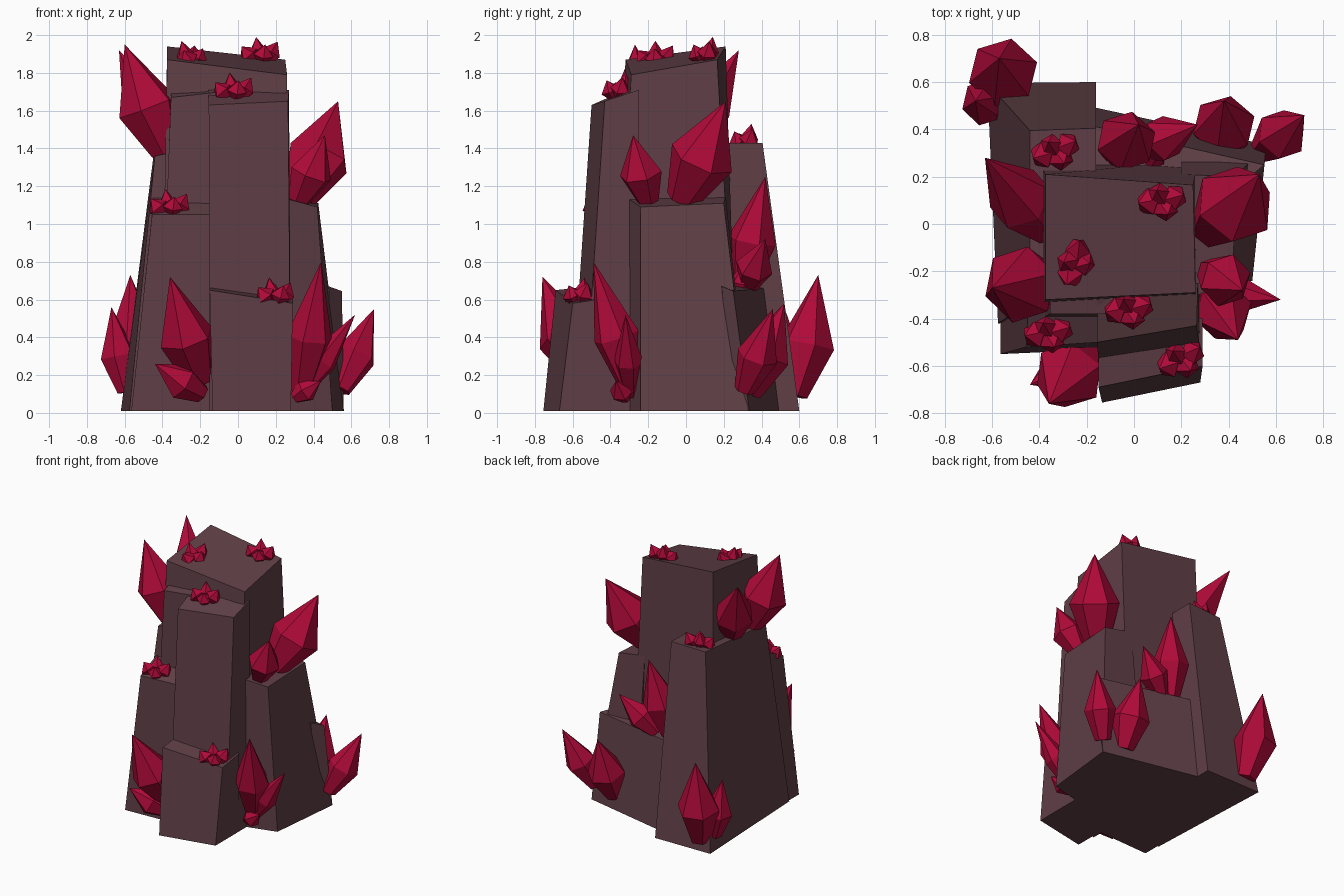
import bpy, bmesh, math
from mathutils import Vector

if "Cube" in bpy.data.objects:
    bpy.data.objects.remove(bpy.data.objects["Cube"])


def material(name, rgb):
    m = bpy.data.materials.new(name)
    m.diffuse_color = (*rgb, 1)
    m.use_nodes = True
    m.node_tree.nodes["Principled BSDF"].inputs["Base Color"].default_value = m.diffuse_color
    return m


ROCK = material("dark_rock", (0.115, 0.05, 0.062))
RED = material("red_crystal", (0.43, 0.003, 0.04))


def finish(bm, name, mat):
    bmesh.ops.recalc_face_normals(bm, faces=bm.faces[:])
    me = bpy.data.meshes.new(name)
    bm.to_mesh(me)
    bm.free()
    me.materials.append(mat)
    bpy.context.collection.objects.link(bpy.data.objects.new(name, me))


def column(name, base, top):
    """Tapered stone column from base corners (x, y) and top corners (x, y, z)."""
    bm = bmesh.new()
    lo = [bm.verts.new((x, y, 0.01)) for x, y in base]
    hi = [bm.verts.new(p) for p in top]
    n = len(lo)
    bm.faces.new(lo[::-1])
    bm.faces.new(hi)
    for i in range(n):
        j = (i + 1) % n
        bm.faces.new((lo[i], lo[j], hi[j], hi[i]))
    finish(bm, name, ROCK)


def add_crystal(bm, base, tip, r, bulge=0.04, turn=0.3, sides=6):
    """Spindle: narrow foot, wide ring pushed outwards, pointed tip."""
    base, tip = Vector(base), Vector(tip)
    axis = (tip - base).normalized()
    u = axis.cross(Vector((0, 1, 0.01))).normalized()
    v = axis.cross(u)
    out = Vector((tip.x, tip.y, 0)).normalized() * bulge
    rings = []
    for f, k, o in ((0, 0.5, 0), (0.42, 1, 1)):
        c = base.lerp(tip, f) + out * o
        rings.append([bm.verts.new(c + r * k * (u * math.cos(a) + v * math.sin(a)))
                      for a in (turn + math.tau * i / sides for i in range(sides))])
    peak = bm.verts.new(tip)
    bm.faces.new(rings[0][::-1])
    for i in range(sides):
        j = (i + 1) % sides
        bm.faces.new((rings[0][i], rings[0][j], rings[1][j], rings[1][i]))
        bm.faces.new((rings[1][i], rings[1][j], peak))


def crystals(name, *specs):
    bm = bmesh.new()
    for s in specs:
        add_crystal(bm, *s)
    finish(bm, name, RED)


# Stone columns
column("main_column",
       [(-.41, -.42), (.27, -.4), (.27, .27), (-.41, .27)],
       [(-.375, -.32, 1.87), (.26, -.29, 1.79), (.25, .165, 1.87), (-.375, .21, 1.94)])
column("front_ledge_column",
       [(-.42, -.42), (0, -.42), (0, -.2), (-.42, -.2)],
       [(-.355, -.38, 1.67), (0, -.38, 1.71), (0, -.25, 1.73), (-.355, -.25, 1.72)])
column("front_column",
       [(-.15, -.61), (.28, -.54), (.28, -.25), (-.15, -.25)],
       [(-.155, -.5, 1.63), (.265, -.43, 1.65), (.27, -.25, 1.71), (-.155, -.25, 1.74)])
column("front_low_column",
       [(-.135, -.755), (.28, -.67), (.28, -.4), (-.135, -.4)],
       [(-.15, -.69, .65), (.29, -.6, .58), (.29, -.4, .61), (-.15, -.4, .68)])
column("left_front_column",
       [(-.565, -.55), (-.13, -.53), (-.13, -.2), (-.565, -.2)],
       [(-.455, -.52, 1.05), (-.15, -.5, 1.05), (-.15, -.3, 1.16), (-.445, -.3, 1.16)])
column("left_back_column",
       [(-.575, -.42), (-.16, -.4), (-.16, .6), (-.62, .595)],
       [(-.44, -.33, 1.36), (-.16, -.33, 1.42), (-.16, .405, 1.43), (-.44, .395, 1.42)])
column("right_column",
       [(.2, -.3), (.27, -.3), (.5, -.24), (.56, .33), (.2, .33)],
       [(.2, -.3, 1.14), (.27, -.3, 1.13), (.42, -.24, 1.09), (.425, .2, 1.11), (.2, .21, 1.15)])
column("back_low_column",
       [(-.2, .1), (.5, .24), (.56, .335), (-.2, .5)],
       [(-.2, .1, .72), (.48, .19, .67), (.55, .25, .645), (-.2, .42, .66)])

# Large crystal groups
crystals("left_upper_crystals",
         ((-.38, -.24, 1.38), (-.6, -.27, 1.95), .165, .01),
         ((-.37, -.02, 1.38), (-.63, .28, 1.92), .14, .0))
crystals("right_upper_crystals",
         ((.32, -.02, 1.13), (.53, .21, 1.65), .175, .02),
         ((.32, -.2, 1.12), (.46, -.28, 1.47), .115, .01))
crystals("right_front_crystals",
         ((.33, -.28, .12), (.44, -.49, .8), .125, .0),
         ((.32, -.29, .1), (.62, -.32, .52), .08, .0),
         ((.3, -.32, .08), (.44, -.37, .17), .065, .0))
crystals("left_front_crystals",
         ((-.2, -.52, .17), (-.36, -.76, .72), .15, .02),
         ((-.19, -.55, .1), (-.44, -.68, .26), .1, .01))
crystals("left_back_crystals",
         ((-.52, .57, .09), (-.57, .7, .73), .15, .02),
         ((-.59, .5, .11), (-.67, .52, .56), .1, .01))
crystals("right_back_crystals",
         ((.54, .31, .12), (.72, .46, .55), .11, .01),
         ((.37, .33, .1), (.38, .52, .58), .135, .01))
crystals("back_crystals",
         ((-.07, .3, .67), (.02, .42, 1.25), .13, .0),
         ((.02, .32, .66), (.27, .42, .92), .1, .0),
         ((.06, .28, .62), (.11, .31, .8), .06, .0))

# Small sprouting clusters on every ledge
SPROUTS = ((-.02, .035, .1, .05), (.075, .02, .075, .055),
           (-.085, -.01, .05, .06), (.02, -.05, .06, .055))
CLUSTERS = {"top_right": (.12, .1, 1.89, 0), "top_left": (-.25, -.16, 1.87, 1.1),
            "front": (-.02, -.36, 1.7, 0), "front_low": (.2, -.57, .615, .3),
            "left_front": (-.36, -.46, 1.085, 0), "left_back": (-.33, .31, 1.43, .2)}
for key, (cx, cy, cz, spin) in CLUSTERS.items():
    bm = bmesh.new()
    for dx, dy, h, r in SPROUTS:
        d = Vector((dx * math.cos(spin) - dy * math.sin(spin),
                    dx * math.sin(spin) + dy * math.cos(spin), 0))
        c = Vector((cx, cy, cz))
        add_crystal(bm, c + d * .4 - Vector((0, 0, .03)), c + d * 1.2 + Vector((0, 0, h)),
                    r, 0, dx * 20, 5)
    finish(bm, key + "_cluster", RED)
